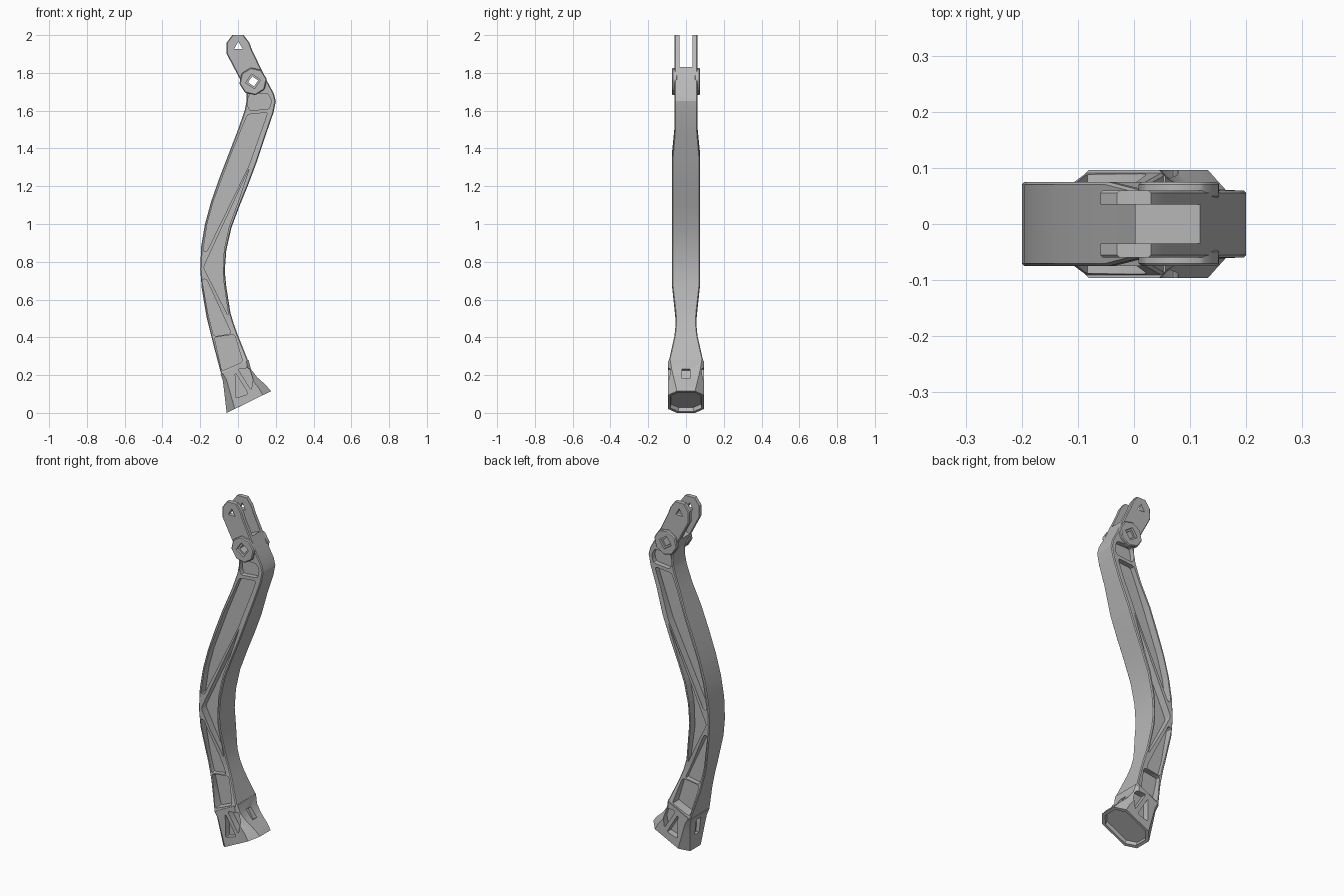
import bpy, bmesh, math
from mathutils import Vector

cube = bpy.data.objects.get("Cube")
if cube:
    bpy.data.objects.remove(cube)

grey = bpy.data.materials.new("metal_grey")
grey.use_nodes = True
COLOUR = (0.48, 0.48, 0.48, 1)
grey.diffuse_color = COLOUR
grey.node_tree.nodes["Principled BSDF"].inputs["Base Color"].default_value = COLOUR


def finish(name, bm):
    bmesh.ops.recalc_face_normals(bm, faces=bm.faces)
    mesh = bpy.data.meshes.new(name)
    bm.to_mesh(mesh)
    bm.free()
    mesh.materials.append(grey)
    obj = bpy.data.objects.new(name, mesh)
    bpy.context.collection.objects.link(obj)
    return obj


def loft(name, sections):
    """Skin chamfered rectangles given as left xz, right xz, half depth, chamfer."""
    bm = bmesh.new()
    rings = []
    for left, right, hy, c in sections:
        a, b = Vector((left[0], 0, left[1])), Vector((right[0], 0, right[1]))
        t = c / (b - a).length
        half = [(0, hy - c), (t, hy), (1 - t, hy), (1, hy - c)]
        loop = [(u, -y) for u, y in half] + half[::-1]
        rings.append([bm.verts.new(a.lerp(b, u) + Vector((0, y, 0))) for u, y in loop])
    for low, high in zip(rings, rings[1:]):
        for i in range(len(low)):
            j = (i + 1) % len(low)
            bm.faces.new((low[i], low[j], high[j], high[i]))
    bm.faces.new(rings[0])
    bm.faces.new(rings[-1])
    return finish(name, bm)


def rounded(points, r):
    """Round every corner of an xz polygon."""
    out = []
    pts = [Vector(p) for p in points]
    for i, p in enumerate(pts):
        to_prev, to_next = pts[i - 1] - p, pts[(i + 1) % len(pts)] - p
        a = p + to_prev.normalized() * min(r, to_prev.length * 0.4)
        b = p + to_next.normalized() * min(r, to_next.length * 0.4)
        out += [a, (a + b + 2 * p) / 4, b]
    return out


def prism(bm, points, y0, y1):
    near = [bm.verts.new((p[0], y0, p[1])) for p in points]
    far = [bm.verts.new((p[0], y1, p[1])) for p in points]
    for i in range(len(near)):
        j = (i + 1) % len(near)
        bm.faces.new((near[i], near[j], far[j], far[i]))
    bm.faces.new(near)
    bm.faces.new(far)


def both_sides(bm, points, y0, y1):
    prism(bm, points, y0, y1)
    prism(bm, points, -y1, -y0)


def ngon(centre, radius, sides, start):
    angles = [math.radians(start) + math.tau * i / sides for i in range(sides)]
    return [(centre[0] + radius * math.cos(a), centre[1] + radius * math.sin(a)) for a in angles]


def cut(obj, bm):
    cutter = finish("cutter", bm)
    cutter.hide_render = True
    mod = obj.modifiers.new("cut", 'BOOLEAN')
    mod.operation = 'DIFFERENCE'
    mod.solver = 'EXACT'
    mod.object = cutter
    bpy.context.view_layer.objects.active = obj
    bpy.ops.object.modifier_apply(modifier=mod.name)
    bpy.data.objects.remove(cutter)


EDGE = 0.005
PIVOT = (0.08, 1.755)
TIP = (0.002, 1.94)

# curved arm, from the foot to the fork tip
arm = loft("arm", [(l, r, hy, EDGE) for l, r, hy in [
    ((-0.088, 0.2), (0.055, 0.272), 0.092),
    ((-0.13, 0.36), (0.0, 0.41), 0.061),
    ((-0.155, 0.46), (-0.022, 0.47), 0.055),
    ((-0.167, 0.51), (-0.04, 0.53), 0.057),
    ((-0.192, 0.66), (-0.062, 0.67), 0.073),
    ((-0.2, 0.76), (-0.07, 0.75), 0.075),
    ((-0.195, 0.88), (-0.062, 0.86), 0.075),
    ((-0.175, 1.0), (-0.035, 0.98), 0.075),
    ((-0.142, 1.12), (0.01, 1.1), 0.075),
    ((-0.1, 1.24), (0.055, 1.21), 0.075),
    ((-0.05, 1.37), (0.1, 1.33), 0.075),
    ((0.0, 1.5), (0.15, 1.48), 0.062),
    ((0.035, 1.6), (0.188, 1.59), 0.06),
    ((0.045, 1.65), (0.2, 1.65), 0.06),
    ((0.045, 1.69), (0.19, 1.69), 0.06),
    ((0.03, 1.73), (0.155, 1.755), 0.06),
    ((-0.06, 1.9), (0.075, 1.92), 0.06),
    ((-0.06, 1.96), (0.06, 1.96), 0.06),
    ((-0.03, 2.0), (0.03, 2.0), 0.06)]])

# weight-saving pockets on both faces of the arm
elbow_pocket = [(0.06, 1.69), (0.16, 1.69), (0.177, 1.655), (0.168, 1.61), (0.06, 1.6), (0.048, 1.64)]
upper_pocket = [(0.05, 1.58), (0.157, 1.59), (0.058, 1.31), (-0.165, 0.855), (-0.185, 0.855),
                (-0.163, 1.0), (-0.13, 1.12), (-0.04, 1.36)]
middle_pocket = [(0.062, 1.3), (-0.183, 0.77), (-0.05, 0.51), (-0.08, 0.72), (-0.075, 0.86),
                 (-0.047, 0.99), (-0.002, 1.11)]
lower_pocket = [(-0.19, 0.705), (-0.168, 0.71), (-0.035, 0.42), (-0.128, 0.405), (-0.157, 0.52)]
base_pocket = [(-0.125, 0.4), (-0.018, 0.415), (0.025, 0.27), (-0.085, 0.222)]
bm = bmesh.new()
for pocket in (elbow_pocket, upper_pocket, middle_pocket, lower_pocket, base_pocket):
    both_sides(bm, rounded(pocket, 0.014), 0.032, 0.2)
cut(arm, bm)

# fork gap
bm = bmesh.new()
prism(bm, [(0.2, 1.866), (-0.1, 1.74), (-0.2, 2.1), (0.2, 2.1)], -0.035, 0.035)
cut(arm, bm)

# pivot bosses
bm = bmesh.new()
both_sides(bm, ngon(PIVOT, 0.074, 8, 10), 0.045, 0.075)
bosses = finish("pivot_bosses", bm)
bevel = bosses.modifiers.new("edge", 'BEVEL')
bevel.width = EDGE
bevel.segments = 1
bpy.context.view_layer.objects.active = bosses
bpy.ops.object.modifier_apply(modifier=bevel.name)

# square pivot hole and triangular tip hole
for obj in (arm, bosses):
    bm = bmesh.new()
    prism(bm, ngon(PIVOT, 0.027, 4, 10), -0.2, 0.2)
    if obj == arm:
        prism(bm, ngon(TIP, 0.026, 3, 90), -0.2, 0.2)
    cut(obj, bm)
bm = bmesh.new()
both_sides(bm, ngon(PIVOT, 0.04, 4, 10), 0.061, 0.2)
cut(bosses, bm)

# flared foot with a recessed sole
foot = loft("foot", [
    ((-0.092, 0.205), (0.056, 0.28), 0.096, 0.012),
    ((-0.08, 0.17), (0.068, 0.232), 0.096, 0.02),
    ((-0.073, 0.11), (0.1, 0.19), 0.096, 0.03),
    ((-0.066, 0.05), (0.145, 0.15), 0.096, 0.04),
    ((-0.06, 0.0), (0.175, 0.115), 0.096, 0.048),
    ((-0.045, 0.007), (0.16, 0.108), 0.082, 0.042),
    ((-0.054, 0.028), (0.15, 0.129), 0.08, 0.042)])

# foot pockets with a diagonal rib, and end slots
bm = bmesh.new()
both_sides(bm, rounded([(0.0, 0.232), (0.06, 0.238), (0.08, 0.18), (0.07, 0.12)], 0.01), 0.06, 0.2)
both_sides(bm, rounded([(-0.015, 0.215), (0.055, 0.1), (-0.012, 0.078)], 0.01), 0.06, 0.2)
prism(bm, [(0.05, 0.225), (0.1, 0.245), (0.13, 0.195), (0.08, 0.165)], -0.02, 0.02)
prism(bm, [(-0.055, 0.175), (-0.11, 0.18), (-0.1, 0.09), (-0.05, 0.085)], -0.02, 0.02)
cut(foot, bm)

# soft shading on the curves only
for obj in (arm, bosses, foot):
    bpy.ops.object.select_all(action='DESELECT')
    obj.select_set(True)
    bpy.context.view_layer.objects.active = obj
    bpy.ops.object.shade_smooth_by_angle(angle=math.radians(25))
